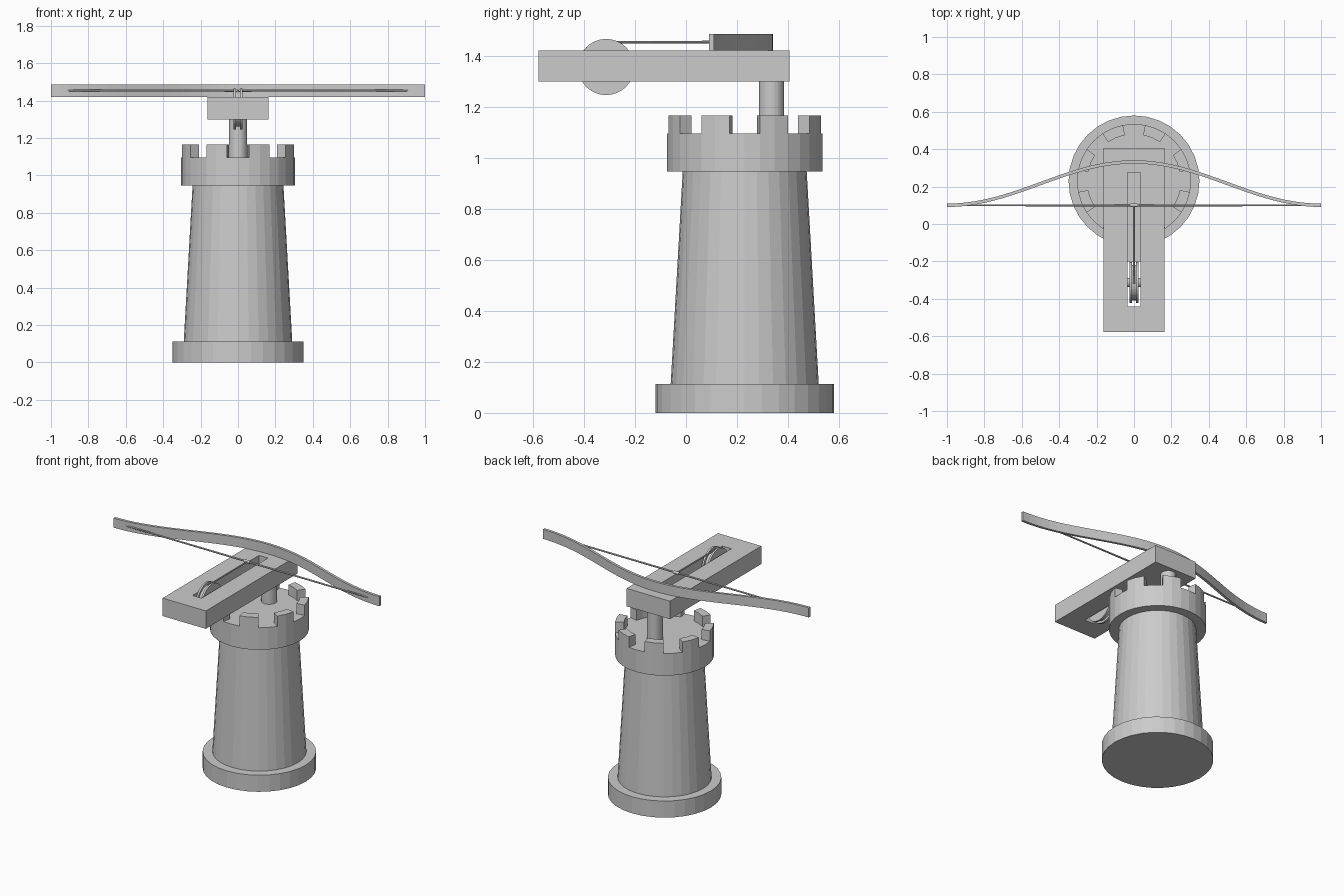
import bpy, bmesh, math
from mathutils import Matrix, Vector

if "Cube" in bpy.data.objects:
    bpy.data.objects.remove(bpy.data.objects["Cube"])

TOWER = (0, 0.23)


def finish(name, bm):
    bmesh.ops.recalc_face_normals(bm, faces=bm.faces)
    me = bpy.data.meshes.new(name)
    bm.to_mesh(me)
    bm.free()
    ob = bpy.data.objects.new(name, me)
    bpy.context.collection.objects.link(ob)
    return ob


def rod(bm, a, b, r1, r2=None, sides=32):
    """Cylinder or cone frustum running from a to b."""
    a, b = Vector(a), Vector(b)
    d = b - a
    rot = d.to_track_quat('Z', 'Y').to_matrix().to_4x4()
    bmesh.ops.create_cone(bm, cap_ends=True, segments=sides, radius1=r1,
                          radius2=r1 if r2 is None else r2, depth=d.length,
                          matrix=Matrix.Translation((a + b) / 2) @ rot)


def prism(bm, outline, z0, z1):
    """Extrude a flat outline upward."""
    f = bm.faces.new([bm.verts.new((x, y, z0)) for x, y in outline])
    ext = bmesh.ops.extrude_face_region(bm, geom=[f])
    top = [v for v in ext['geom'] if isinstance(v, bmesh.types.BMVert)]
    bmesh.ops.translate(bm, verts=top, vec=(0, 0, z1 - z0))


def polar(r, step):
    t = 2 * math.pi * step / 32
    return TOWER[0] + r * math.cos(t), TOWER[1] + r * math.sin(t)


def tower_part(name, z0, z1, r0, r1):
    bm = bmesh.new()
    rod(bm, (*TOWER, z0), (*TOWER, z1), r0, r1)
    return finish(name, bm)


# Tower: foot, tapered shaft, crown
tower_part("tower_foot", 0, 0.113, 0.35, 0.35)
tower_part("tower_shaft", 0.113, 0.945, 0.29, 0.243)
tower_part("tower_crown", 0.945, 1.095, 0.305, 0.305)

# Eight battlements, each two facets wide
bm = bmesh.new()
for i in range(8):
    steps = [4 * i + 1, 4 * i + 2, 4 * i + 3]
    prism(bm, [polar(0.305, s) for s in steps] +
          [polar(0.25, s) for s in reversed(steps)], 1.095, 1.165)
finish("battlements", bm)

# Swivel post
bm = bmesh.new()
rod(bm, (0, 0.335, 1.095), (0, 0.335, 1.30), 0.049, sides=24)
finish("swivel_post", bm)

# Stock with a groove along the top and a through slot for the reel
X, S = 0.163, 0.034
Y0, Y1, Y2, Y3 = -0.578, -0.44, 0.275, 0.405
YM, ZB, ZG, ZT = -0.20, 1.298, 1.365, 1.42
bm = bmesh.new()


def quad(*pts):
    bm.faces.new([bm.verts.new(p) for p in pts])


def flat_ring(ya, yb, z):
    """Stock face at height z with a slot opening from ya to yb."""
    outer = [(-X, Y0), (X, Y0), (X, Y3), (-X, Y3)]
    inner = [(-S, ya), (S, ya), (S, yb), (-S, yb)]
    for i in range(4):
        j = (i + 1) % 4
        quad(*[(*p, z) for p in (outer[i], outer[j], inner[j], inner[i])])


def upright(a, b, z0, z1):
    quad((*a, z0), (*b, z0), (*b, z1), (*a, z1))


flat_ring(Y1, Y2, ZT)
flat_ring(Y1, YM, ZB)
for a, b in (((-X, Y0), (X, Y0)), ((X, Y0), (X, Y3)),
             ((X, Y3), (-X, Y3)), ((-X, Y3), (-X, Y0))):
    upright(a, b, ZB, ZT)
quad((-S, YM, ZG), (S, YM, ZG), (S, Y2, ZG), (-S, Y2, ZG))
upright((-S, Y1), (S, Y1), ZB, ZT)
upright((-S, Y2), (S, Y2), ZG, ZT)
upright((-S, YM), (S, YM), ZB, ZG)
for s in (-S, S):
    upright((s, Y1), (s, YM), ZB, ZT)
    upright((s, YM), (s, Y2), ZG, ZT)
bmesh.ops.remove_doubles(bm, verts=bm.verts, dist=1e-5)
finish("stock", bm)

# Reel: two flanges, hub and axle
bm = bmesh.new()
for x0, x1, r in ((-0.025, -0.012, 0.11), (0.012, 0.025, 0.11),
                  (-0.012, 0.012, 0.095), (-0.04, 0.04, 0.025)):
    rod(bm, (x0, -0.313, 1.355), (x1, -0.313, 1.355), r)
finish("reel", bm)

# Bow: curved strip with an S sweep on each limb
N = 40
xs = [-1 + 2 * i / N for i in range(N + 1)]
sweep = [(x, 0.1 + 0.116 * (1 + math.cos(math.pi * x))) for x in xs]
bm = bmesh.new()
prism(bm, [(x, y - 0.009) for x, y in sweep] +
      [(x, y + 0.009) for x, y in reversed(sweep)], 1.42, 1.485)
finish("bow", bm)

# Bowstring, knot and draw line to the reel
bm = bmesh.new()
for s in (-1, 1):
    rod(bm, (0, 0.1, 1.453), (s * 0.91, 0.1, 1.453), 0.006, 0.005, 10)
finish("bowstring", bm)

bm = bmesh.new()
rod(bm, (-0.02, 0.1, 1.453), (0.02, 0.1, 1.453), 0.01, sides=12)
finish("string_knot", bm)

bm = bmesh.new()
rod(bm, (0, 0.1, 1.453), (0, -0.32, 1.452), 0.005, sides=10)
finish("draw_line", bm)
